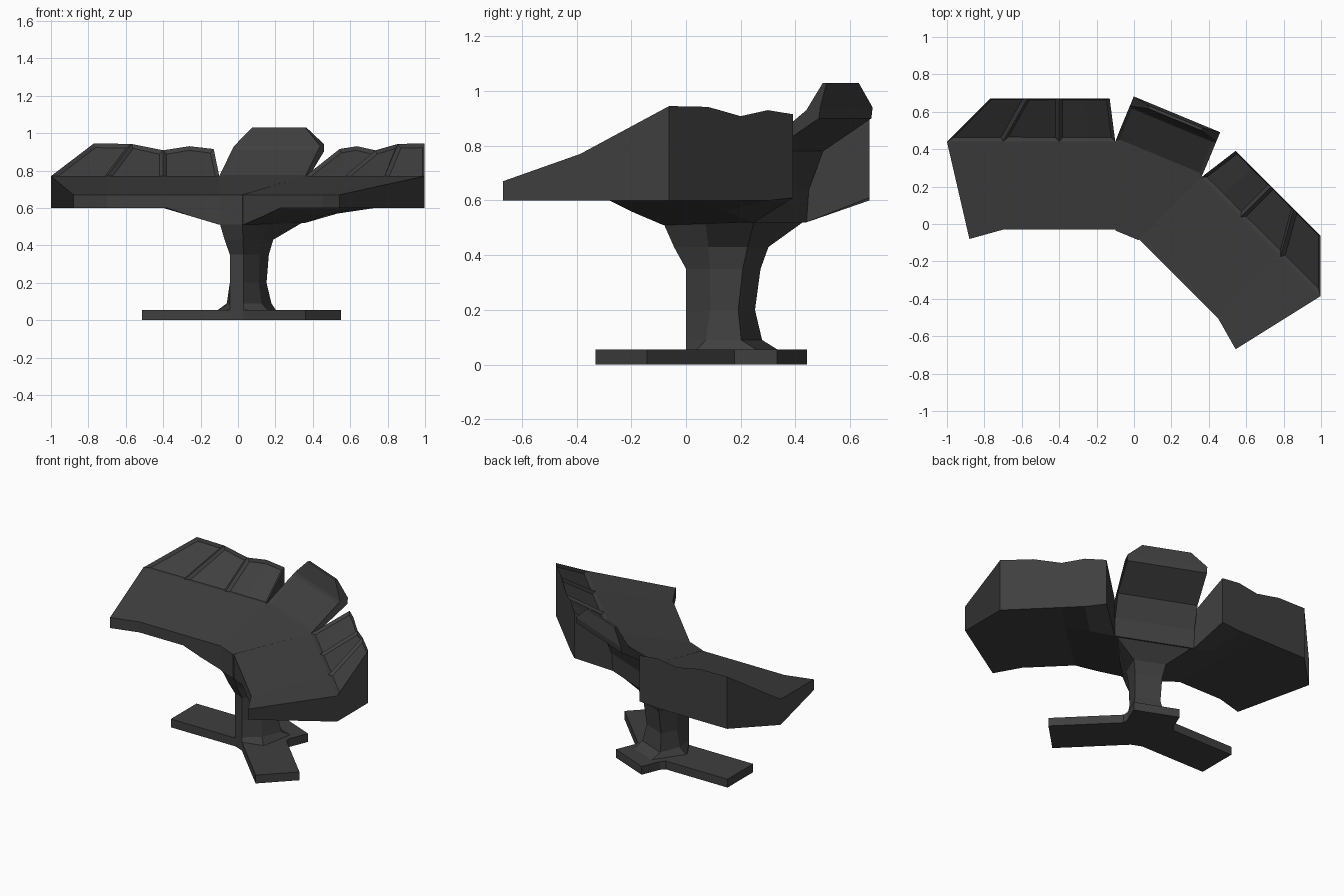
import bpy, bmesh, math
from mathutils import Matrix, Vector

if "Cube" in bpy.data.objects:
    bpy.data.objects.remove(bpy.data.objects["Cube"])

# Symmetry frame: the desk is mirrored about an axis turned 22.5 degrees
FRAME = Matrix.Translation((-0.04, -0.065, 0)) @ Matrix.Rotation(math.radians(-22.5), 4, 'Z')
INV = FRAME.inverted()

dark = bpy.data.materials.new("dark_grey")
dark.diffuse_color = (0.05, 0.05, 0.05, 1)
dark.use_nodes = True
dark.node_tree.nodes["Principled BSDF"].inputs["Base Color"].default_value = dark.diffuse_color


def finish(bm, name, mirror=False):
    bmesh.ops.recalc_face_normals(bm, faces=bm.faces)
    mesh = bpy.data.meshes.new(name)
    bm.to_mesh(mesh)
    bm.free()
    obj = bpy.data.objects.new(name, mesh)
    bpy.context.collection.objects.link(obj)
    obj.matrix_world = FRAME
    mesh.materials.append(dark)
    if mirror:
        obj.modifiers.new("mirror", 'MIRROR')
    return obj


def loft(rings):
    """Join closed rings of points; returns bmesh and the grid of side faces."""
    bm = bmesh.new()
    vs = [[bm.verts.new(p) for p in r] for r in rings]
    n = len(rings[0])
    grid = [[bm.faces.new((a[i], a[(i + 1) % n], b[(i + 1) % n], b[i])) for i in range(n)]
            for a, b in zip(vs, vs[1:])]
    bm.faces.new(vs[0])
    bm.faces.new(vs[-1])
    bmesh.ops.recalc_face_normals(bm, faces=bm.faces)
    return bm, grid


def both_sides(half):
    return half + [(-x, y) for x, y in reversed(half)]


# Wing consoles: (front x, front y, hinge x, back x, back top z, bottom z front/hinge/back)
stations = [
    (-0.88, -0.08, -1.00, -0.77, 0.945, 0.60, 0.60, 0.60),
    (-0.70, -0.03, -0.70, -0.57, 0.942, 0.60, 0.60, 0.60),
    (-0.38, -0.03, -0.40, -0.40, 0.908, 0.60, 0.60, 0.60),
    (-0.25, -0.03, -0.25, -0.26, 0.930, 0.555, 0.56, 0.60),
    (-0.10, -0.03, -0.10, -0.13, 0.915, 0.51, 0.52, 0.61),
]
rings = [[INV @ Vector(p) for p in (
    (fx, fy, bf), (fx, fy, 0.67), (hx, 0.44, 0.77),
    (bx, 0.67, top), (bx, 0.67, bb), (hx, 0.44, bh))]
    for fx, fy, hx, bx, top, bf, bh, bb in stations]
bm, grid = loft(rings)
for bays in ((0,), (1,), (2, 3)):
    bmesh.ops.inset_region(bm, faces=[grid[i][2] for i in bays],
                           thickness=0.018, depth=-0.015, use_even_offset=True)
finish(bm, "wing_console", mirror=True)

# Centre console: half-width, depth, height around the profile
profile = [
    (0.067, 0.005, 0.67), (0.249, 0.444, 0.77), (0.25, 0.65, 0.93), (0.153, 0.675, 1.03),
    (0.153, 0.69, 1.03), (0.25, 0.705, 0.94), (0.25, 0.70, 0.90), (0.25, 0.51, 0.78),
    (0.249, 0.453, 0.64), (0.249, 0.444, 0.52), (0.067, 0.005, 0.51),
]
bm, grid = loft([[(s * w, v, z) for w, v, z in profile] for s in (-1, 1)])
bmesh.ops.inset_region(bm, faces=[grid[0][1]], thickness=0.018, depth=-0.008,
                       use_even_offset=True)
finish(bm, "centre_console")

# Pedestal: six-sided column flaring at foot and top
levels = [
    (0.05, (0.04, 0.087), (0.15, 0.17), (0.10, 0.40)),
    (0.09, (0.04, 0.087), (0.10, 0.19), (0.10, 0.33)),
    (0.20, (0.04, 0.087), (0.08, 0.20), (0.08, 0.31)),
    (0.35, (0.04, 0.087), (0.085, 0.20), (0.085, 0.33)),
    (0.43, (0.053, 0.045), (0.10, 0.20), (0.10, 0.355)),
    (0.525, (0.067, 0.005), (0.15, 0.21), (0.24, 0.44)),
]
bm, grid = loft([[(x, y, z) for x, y in both_sides([a, b, c])] for z, a, b, c in levels])
finish(bm, "pedestal")

# Foot plate: two angled arms and a short rear arm
half = [(p.x, p.y) for p in (INV @ Vector((x, y, 0)) for x, y in
        ((-0.038, 0.03), (-0.512, 0.03), (-0.512, 0.297), (-0.06, 0.297)))]
half += [(-0.144, 0.36), (-0.144, 0.49)]
outline = both_sides(half)
bm, grid = loft([[(x, y, z) for x, y in outline] for z in (0, 0.055)])
finish(bm, "foot_plate")
